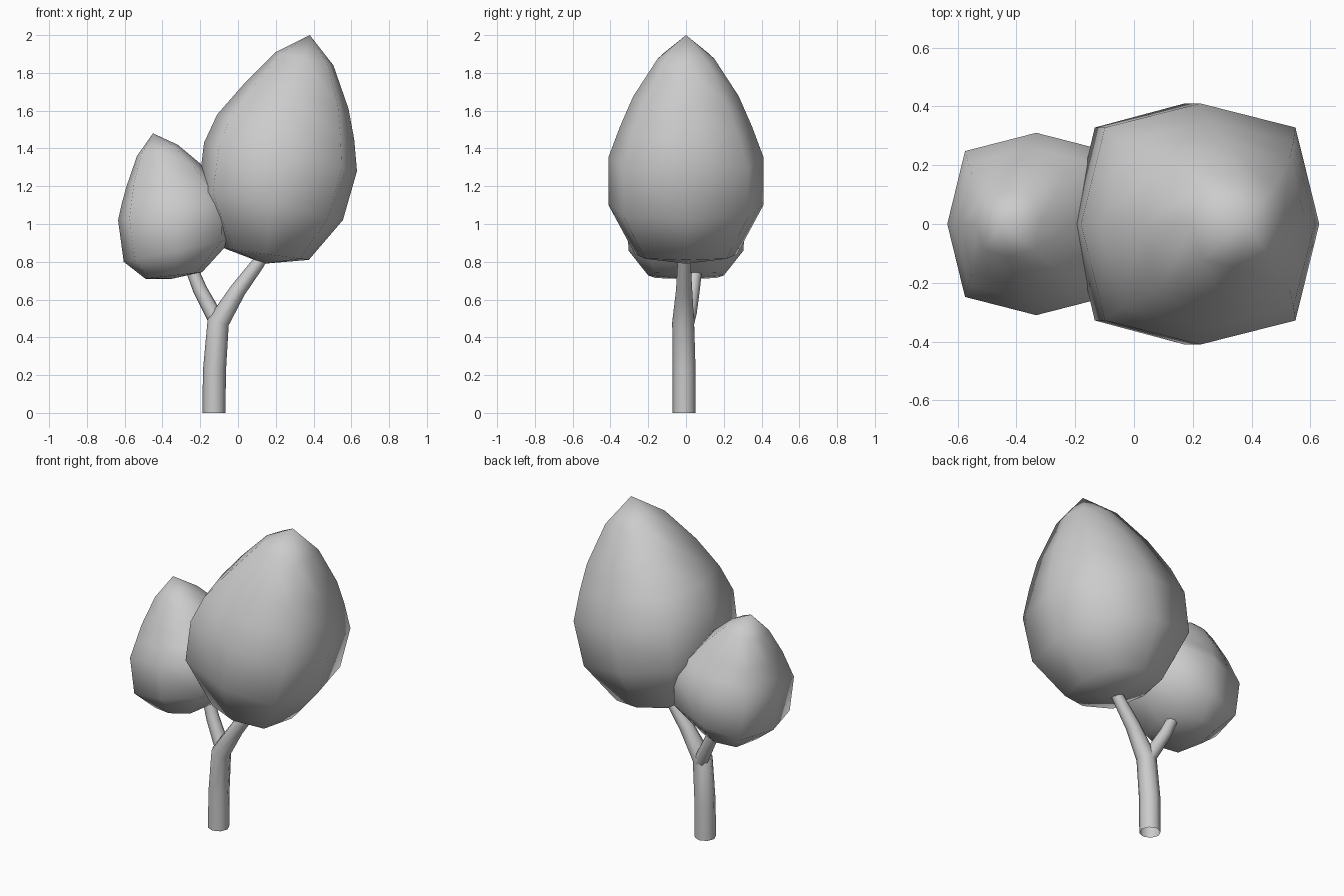
import bpy, bmesh, math
from mathutils import Vector

if "Cube" in bpy.data.objects:
    bpy.data.objects.remove(bpy.data.objects["Cube"])


def finish(name, bm, angle):
    bmesh.ops.recalc_face_normals(bm, faces=bm.faces)
    mesh = bpy.data.meshes.new(name)
    bm.to_mesh(mesh)
    bm.free()
    ob = bpy.data.objects.new(name, mesh)
    bpy.context.collection.objects.link(ob)
    bpy.ops.object.select_all(action='DESELECT')
    ob.select_set(True)
    bpy.context.view_layer.objects.active = ob
    bpy.ops.object.shade_smooth_by_angle(angle=math.radians(angle))


def bridge(bm, a, b):
    n = len(a)
    for i in range(n):
        bm.faces.new((a[i], a[(i + 1) % n], b[(i + 1) % n], b[i]))


def crown(name, tip, rings, base):
    """Tilted eight-sided rings: left x, left z, right x, right z, half depth."""
    bm = bmesh.new()
    d = 0.8
    shape = [(1, 0), (d, d), (0, 1), (-d, d), (-1, 0), (-d, -d), (0, -1), (d, -d)]
    loops = []
    for lx, lz, rx, rz, ry in rings:
        loops.append([bm.verts.new(((lx + rx) / 2 + u * (rx - lx) / 2, v * ry,
                                    (lz + rz) / 2 + u * (rz - lz) / 2))
                      for u, v in shape])
    for a, b in zip(loops, loops[1:]):
        bridge(bm, a, b)
    for loop, point in ((loops[0], tip), (loops[-1], base)):
        p = bm.verts.new((point[0], 0, point[1]))
        for i in range(8):
            bm.faces.new((loop[i], loop[(i + 1) % 8], p))
    finish(name, bm, 80)


def limb(name, path):
    """Eight-sided tube along points x, y, z, radius; open at the ends."""
    bm = bmesh.new()
    pts = [Vector(p[:3]) for p in path]
    loops = []
    for i, p in enumerate(pts):
        t = (pts[min(i + 1, len(pts) - 1)] - pts[max(i - 1, 0)]).normalized()
        if p.z == 0:
            t = Vector((0, 0, 1))
        side = Vector((0, 1, 0)).cross(t).normalized()
        front = t.cross(side)
        r = path[i][3]
        loops.append([bm.verts.new(p + r * (math.cos(k * math.pi / 4) * side
                                            + math.sin(k * math.pi / 4) * front))
                      for k in range(8)])
    for a, b in zip(loops, loops[1:]):
        bridge(bm, a, b)
    finish(name, bm, 80)


# Crowns
crown("large_crown", (0.38, 2.0), [
    (0.20, 1.91, 0.505, 1.84, 0.15),
    (0.03, 1.74, 0.585, 1.61, 0.28),
    (-0.11, 1.58, 0.615, 1.45, 0.35),
    (-0.18, 1.43, 0.63, 1.28, 0.41),
    (-0.21, 1.18, 0.555, 1.02, 0.41),
    (-0.07, 0.87, 0.375, 0.81, 0.27)], (0.14, 0.79))
crown("small_crown", (-0.45, 1.48), [
    (-0.535, 1.36, -0.32, 1.42, 0.11),
    (-0.59, 1.20, -0.20, 1.32, 0.21),
    (-0.615, 1.11, -0.10, 1.20, 0.26),
    (-0.635, 1.02, -0.03, 1.12, 0.31),
    (-0.605, 0.80, -0.03, 0.92, 0.305),
    (-0.49, 0.71, -0.19, 0.745, 0.20)], (-0.35, 0.71))

# Trunk running into the right branch, and the left branch
limb("trunk", [(-0.127, -0.01, 0, 0.061), (-0.125, -0.01, 0.22, 0.061),
               (-0.105, -0.015, 0.48, 0.058), (0.0, -0.01, 0.65, 0.043),
               (0.105, -0.01, 0.79, 0.035), (0.14, -0.01, 0.85, 0.033)])
limb("left_branch", [(-0.10, 0.0, 0.46, 0.04), (-0.135, 0.015, 0.53, 0.042),
                     (-0.20, 0.035, 0.65, 0.038), (-0.24, 0.05, 0.75, 0.034),
                     (-0.25, 0.05, 0.79, 0.03)])
